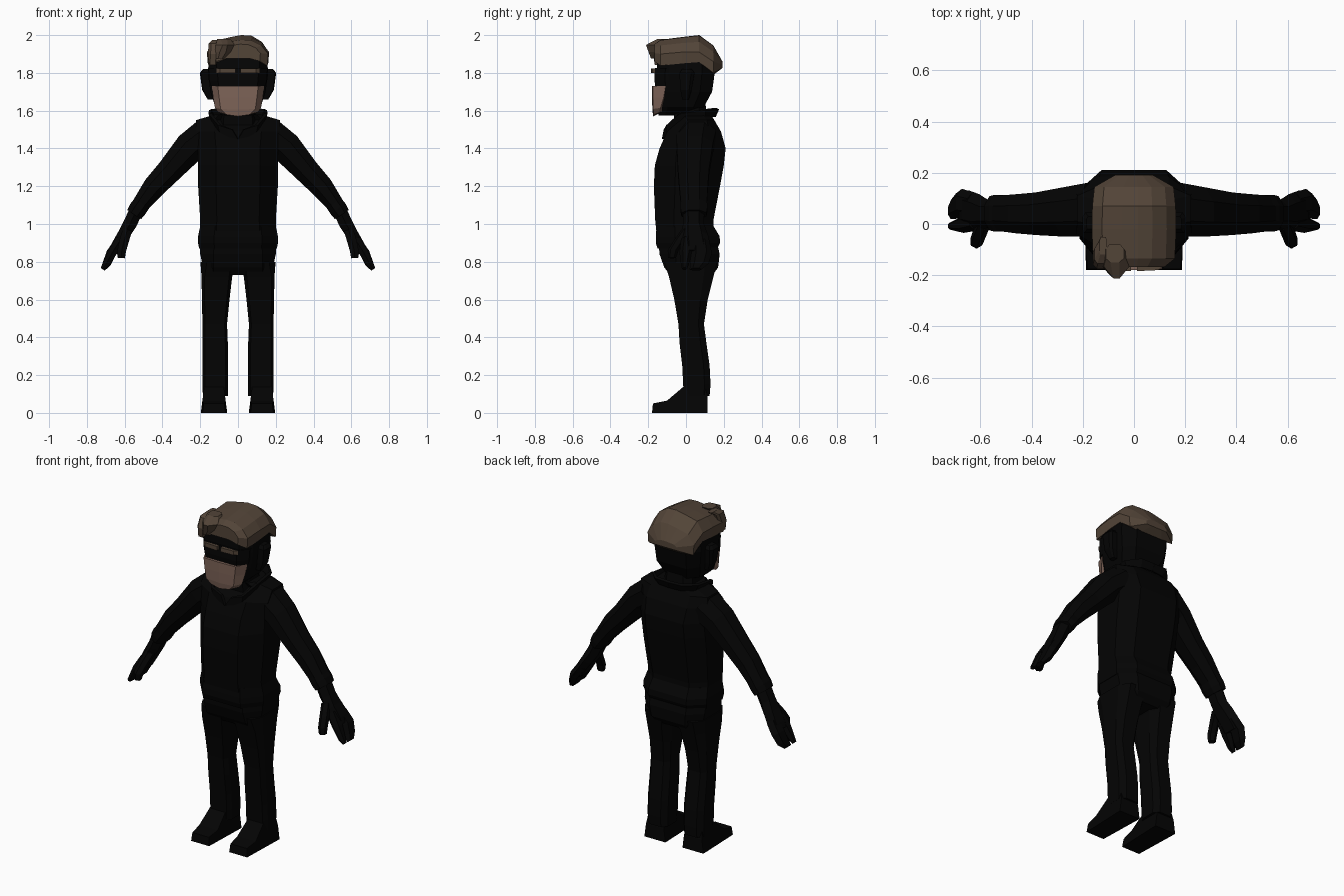
import bpy, bmesh, math
from mathutils import Vector


def material(name, rgb):
    m = bpy.data.materials.new(name)
    m.diffuse_color = (*rgb, 1)
    return m


BLACK = material("black cloth", (0.0012, 0.0012, 0.0012))
HAIR = material("brown hair", (0.085, 0.058, 0.039))
SKIN = material("skin", (0.21, 0.128, 0.098))


def finish(name, bm, mat, mirror=False):
    bmesh.ops.recalc_face_normals(bm, faces=bm.faces)
    me = bpy.data.meshes.new(name)
    bm.to_mesh(me)
    bm.free()
    me.materials.append(mat)
    ob = bpy.data.objects.new(name, me)
    bpy.context.collection.objects.link(ob)
    if mirror:
        ob.modifiers.new("mirror", 'MIRROR').use_mirror_merge = False
    return ob


def loft(name, rings, mat, mirror=False):
    """Skin a list of equal-length point rings and cap both ends."""
    bm = bmesh.new()
    vs = [[bm.verts.new(p) for p in r] for r in rings]
    n = len(rings[0])
    for a, b in zip(vs, vs[1:]):
        for i in range(n):
            j = (i + 1) % n
            bm.faces.new((a[i], a[j], b[j], b[i]))
    bm.faces.new(vs[0])
    bm.faces.new(vs[-1])
    return finish(name, bm, mat, mirror)


def slab(z, w, yf, yb, ff=0.8, fb=0.6, d=0.22, db=0.22, cx=0):
    """Horizontal eight-sided ring; ff / fb = width share, d / db = corner depth, front / back."""
    s = yb - yf
    pts = [(-ff * w, yf), (ff * w, yf), (w, yf + s * d), (w, yb - s * db),
           (fb * w, yb), (-fb * w, yb), (-w, yb - s * db), (-w, yf + s * d)]
    return [(cx + x, y, z) for x, y in pts]


def limb(path, name, mat=BLACK, n=8):
    """Tube along x-z: rows of (x, y, z, in-plane radius, y radius)."""
    c = [Vector(p[:3]) for p in path]
    rings = []
    k = 1 / math.cos(math.pi / n)
    for i, p in enumerate(path):
        t = c[min(i + 1, len(c) - 1)] - c[max(i - 1, 0)]
        t.y = 0
        t.normalize()
        u = Vector((t.z, 0, -t.x))
        rings.append([c[i] + u * (p[3] * k * math.cos(a)) + Vector((0, p[4] * k * math.sin(a), 0))
                      for a in [(j + .5) * math.tau / n for j in range(n)]])
    return loft(name, rings, mat, True)


# Sweater: body, then ribbed hem
loft("sweater", [
    slab(0.94, 0.20, -0.155, 0.145, 0.58, d=0.32), slab(1.02, 0.20, -0.163, 0.145, 0.56, d=0.32),
    slab(1.20, 0.211, -0.17, 0.18, 0.55, d=0.32), slab(1.31, 0.213, -0.165, 0.20, 0.55, d=0.30),
    slab(1.40, 0.212, -0.14, 0.21, 0.55, d=0.26), slab(1.49, 0.225, -0.10, 0.185, 0.55),
    slab(1.55, 0.222, -0.03, 0.15, 0.6), slab(1.58, 0.12, -0.05, 0.13)], BLACK)
loft("sweater_hem", [
    slab(0.87, 0.205, -0.15, 0.165, 0.6, d=0.30), slab(0.90, 0.212, -0.16, 0.18, 0.6, d=0.30),
    slab(0.935, 0.211, -0.16, 0.178, 0.6, d=0.30), slab(0.99, 0.20, -0.155, 0.145, 0.6, d=0.32)], BLACK)

# Trousers: hips and legs
loft("hips", [
    slab(0.73, 0.165, -0.085, 0.14), slab(0.77, 0.185, -0.115, 0.17, 0.7),
    slab(0.84, 0.20, -0.14, 0.178, 0.65, d=0.27), slab(0.90, 0.203, -0.145, 0.165, 0.62, d=0.3)], BLACK)
loft("leg", [
    slab(0.09, 0.066, -0.012, 0.125, cx=0.120), slab(0.15, 0.068, -0.015, 0.13, cx=0.120),
    slab(0.25, 0.068, -0.02, 0.125, cx=0.120), slab(0.37, 0.067, -0.034, 0.108, cx=0.121),
    slab(0.47, 0.065, -0.04, 0.095, cx=0.123), slab(0.60, 0.073, -0.062, 0.115, cx=0.118),
    slab(0.72, 0.081, -0.09, 0.145, cx=0.112), slab(0.80, 0.098, -0.115, 0.165, 0.65, cx=0.101)],
    BLACK, True)

# Shoes: side profile pushed outward, toes slightly narrowed
bm = bmesh.new()
prof = [(0.115, 0), (0.115, 0.08), (0.10, 0.15), (0.0, 0.15), (-0.10, 0.065), (-0.175, 0.05), (-0.18, 0)]
sides = []
for s in (-1, 1):
    sides.append([bm.verts.new((0.127 + s * (0.07 - 0.13 * z) * (0.86 if y < -0.15 else 1), y, z))
                  for y, z in prof])
bm.faces.new(sides[0])
bm.faces.new(sides[1])
for i in range(len(prof)):
    j = (i + 1) % len(prof)
    bm.faces.new((sides[0][i], sides[0][j], sides[1][j], sides[1][i]))
finish("shoe", bm, BLACK, True)

# Sleeves, cuffs, hands
limb([(0.165, 0.055, 1.47, 0.09, 0.105), (0.255, 0.047, 1.405, 0.083, 0.096),
      (0.365, 0.04, 1.28, 0.067, 0.083), (0.445, 0.04, 1.195, 0.06, 0.076),
      (0.525, 0.042, 1.09, 0.044, 0.068)], "sleeve")
limb([(0.49, 0.042, 1.135, 0.045, 0.068), (0.53, 0.042, 1.08, 0.048, 0.072),
      (0.55, 0.042, 1.05, 0.044, 0.066)], "cuff")
limb([(0.535, 0.04, 1.08, 0.036, 0.05), (0.572, 0.04, 1.00, 0.036, 0.048),
      (0.605, 0.045, 0.945, 0.032, 0.062), (0.645, 0.055, 0.88, 0.029, 0.066),
      (0.66, 0.055, 0.85, 0.026, 0.065)], "hand", n=6)
limb([(0.63, 0.075, 0.905, 0.026, 0.042), (0.672, 0.082, 0.845, 0.026, 0.048),
      (0.695, 0.07, 0.79, 0.022, 0.043), (0.716, 0.052, 0.760, 0.012, 0.028)], "fingers", n=6)
limb([(0.62, 0.012, 0.92, 0.026, 0.034), (0.665, 0.0, 0.85, 0.024, 0.03),
      (0.70, -0.006, 0.785, 0.018, 0.018), (0.719, -0.008, 0.763, 0.01, 0.012)], "forefinger", n=6)
limb([(0.585, 0.01, 0.97, 0.025, 0.03), (0.603, -0.035, 0.91, 0.025, 0.027),
      (0.615, -0.068, 0.86, 0.023, 0.025), (0.618, -0.074, 0.82, 0.019, 0.018)], "thumb", n=6)

# Neck and open turned-up collar
loft("neck", [slab(1.50, 0.10, -0.06, 0.12), slab(1.66, 0.085, -0.07, 0.10)], BLACK)
bm = bmesh.new()
half = [((0.0, -0.12, 1.45), (0.03, -0.11, 1.50)), ((0.09, -0.095, 1.47), (0.10, -0.10, 1.525)),
        ((0.135, -0.01, 1.545), (0.148, -0.035, 1.585)), ((0.13, 0.10, 1.565), (0.148, 0.10, 1.605)),
        ((0.07, 0.145, 1.57), (0.085, 0.165, 1.612)), ((0.0, 0.15, 1.57), (0.0, 0.168, 1.61))]
rows = [[bm.verts.new(p) for p in pr] for pr in half]
for a, b in zip(rows, rows[1:]):
    bm.faces.new((a[0], b[0], b[1], a[1]))
collar = finish("collar", bm, BLACK, True)
sol = collar.modifiers.new("thickness", 'SOLIDIFY')
sol.thickness, sol.offset = 0.016, 0

# Head, brow band and ears
loft("head", [
    slab(1.575, 0.07, -0.145, 0.0, 0.75), slab(1.62, 0.12, -0.15, 0.095, 0.7),
    slab(1.70, 0.146, -0.15, 0.138, 0.72, 0.68), slab(1.80, 0.16, -0.155, 0.152, 0.72, 0.65),
    slab(1.88, 0.153, -0.152, 0.15, 0.75), slab(1.93, 0.12, -0.12, 0.12)], BLACK)
loft("eye_band", [slab(1.73, 0.145, -0.163, 0.02, 0.7, d=0.3), slab(1.76, 0.152, -0.167, 0.02, 0.7, d=0.3),
                  slab(1.825, 0.156, -0.165, 0.02, 0.7, d=0.3)], BLACK)
loft("ear", [slab(1.66, 0.016, -0.02, 0.015, cx=0.145), slab(1.71, 0.027, -0.03, 0.03, cx=0.163),
             slab(1.80, 0.03, -0.035, 0.045, cx=0.172), slab(1.82, 0.018, -0.02, 0.03, cx=0.168)],
     BLACK, True)

# Lower face: wraps the front of the jaw, chin dropping to the middle
face = []
for z, dip, x1, x2, y1, y2 in [(1.592, 0.022, 0.06, 0.105, -0.170, -0.138), (1.615, 0.01, 0.092, 0.122, -0.174, -0.135),
                               (1.67, 0, 0.10, 0.132, -0.176, -0.118), (1.73, 0, 0.107, 0.138, -0.176, -0.108)]:
    face.append([(-x2, y2, z), (-x1, y1, z - dip * .6), (0, y1 - 0.004, z - dip), (x1, y1, z - dip * .6), (x2, y2, z),
                 (x2 - 0.03, y2 + 0.01, z), (-x2 + 0.03, y2 + 0.01, z)])
loft("lower_face", face, SKIN)
loft("eyebrow", [[(0.012, -0.184, z), (0.095, -0.18, z), (0.115, -0.164, z), (0.012, -0.155, z)]
                 for z in (1.799, 1.824)], HAIR, True)

# Hair: arched sections from forehead to nape, highest behind the middle
hair = []
for y, w, zl, zm, zt, lift in [(-0.168, 0.115, 1.862, 1.905, 1.952, 0.015), (-0.135, 0.155, 1.838, 1.90, 1.975, 0.04),
                               (-0.02, 0.160, 1.85, 1.91, 1.99, 0.02), (0.07, 0.158, 1.857, 1.91, 2.0, 0),
                               (0.145, 0.150, 1.80, 1.86, 1.945, -0.01), (0.192, 0.07, 1.825, 1.845, 1.862, 0)]:
    h = zt - zm
    hair.append([(-w, y, zl), (-w * 1.03, y, zm), (-.78 * w, y, zm + .66 * h), (-.28 * w, y, zm + .87 * h),
                 (.1 * w, y, zt), (.45 * w, y, zm + .97 * h), (.8 * w, y, zm + .6 * h), (w * 1.03, y, zm),
                 (w, y, zl), (.5 * w, y, zl + lift), (-.5 * w, y, zl + lift)])
loft("hair", hair, HAIR)
# Fringe locks swept over one side of the forehead
loft("fringe", [slab(1.875, 0.02, -0.185, -0.14, 0.5, cx=-0.095), slab(1.91, 0.042, -0.198, -0.12, 0.4, cx=-0.08, d=0.4),
                slab(1.948, 0.05, -0.212, -0.11, 0.25, cx=-0.068, d=0.45), slab(1.98, 0.035, -0.15, -0.08, 0.5, cx=-0.075)],
     HAIR)
loft("side_lock", [slab(1.842, 0.018, -0.165, -0.12, cx=-0.135), slab(1.90, 0.03, -0.175, -0.10, 0.5, cx=-0.13),
                   slab(1.955, 0.025, -0.155, -0.08, 0.5, cx=-0.13), slab(1.975, 0.015, -0.12, -0.05, cx=-0.12)], HAIR)
